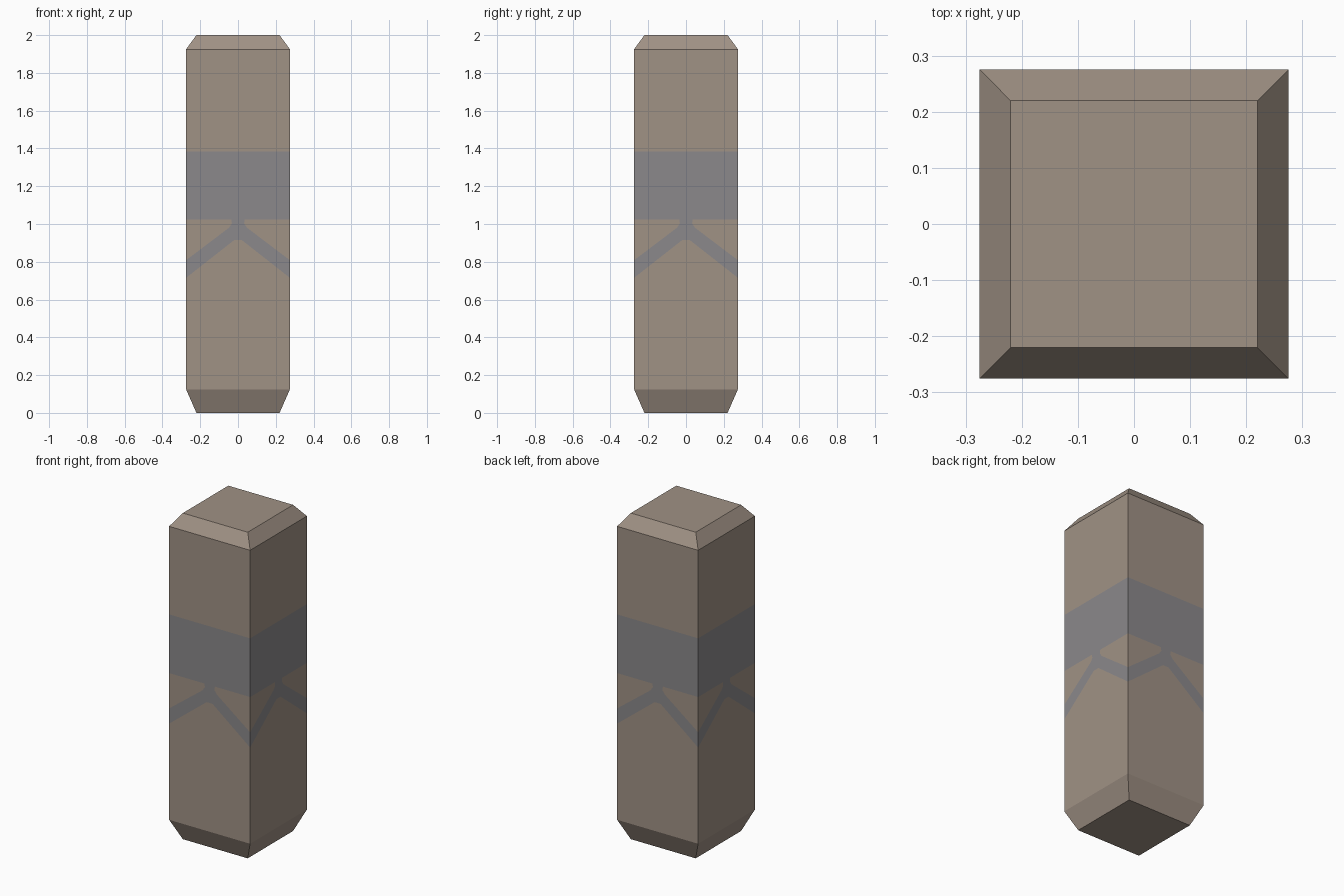
import bpy, bmesh, math
from mathutils import Matrix, Vector

if "Cube" in bpy.data.objects:
    bpy.data.objects.remove(bpy.data.objects["Cube"])

W, T = 0.275, 0.22            # half width of shaft, half width of ends
ZB, ZT, H = 0.125, 1.925, 2.0  # shaft bottom, shaft top, height


def material(name, rgb):
    m = bpy.data.materials.new(name)
    m.diffuse_color = (*rgb, 1)
    m.use_nodes = True
    m.node_tree.nodes["Principled BSDF"].inputs["Base Color"].default_value = m.diffuse_color
    return m


stone = material("brown stone", (0.352, 0.287, 0.235))
paint = material("grey paint", (0.258, 0.250, 0.258))

# Right half of one side panel as (x, z) outlines, with material index
stub = [(0.036, 1.025), (0.032, 1.003), (0.048, 0.98)]
panels = [
    (0, [(0, 1.385), (W, 1.385), (W, ZT), (0, ZT)]),                      # upper shaft
    (1, [(0, 1.025), stub[0], (W, 1.025), (W, 1.385), (0, 1.385)]),       # band
    (0, [*stub, (W, 0.808), (W, 1.025)]),                                 # gap under band
    (1, [(0, 0.915), (0.02, 0.915), (W, 0.715), (W, 0.808),
         *stub[::-1], (0, 1.025)]),                                       # chevron
    (0, [(0, ZB), (W, ZB), (W, 0.715), (0.02, 0.915), (0, 0.915)]),       # lower shaft
]

bm = bmesh.new()


def face(points, rot, mat):
    f = bm.faces.new([bm.verts.new(rot @ Vector(p)) for p in points])
    f.material_index = mat


for k in range(4):
    rot = Matrix.Rotation(k * math.pi / 2, 3, 'Z')
    # painted side, mirrored about its centre line
    for mat, pts in panels:
        face([(x, -W, z) for x, z in pts], rot, mat)
        face([(-x, -W, z) for x, z in reversed(pts)], rot, mat)
    # top and bottom bevels
    face([(-W, -W, ZT), (0, -W, ZT), (W, -W, ZT), (T, -T, H), (-T, -T, H)], rot, 0)
    face([(-T, -T, 0), (T, -T, 0), (W, -W, ZB), (0, -W, ZB), (-W, -W, ZB)], rot, 0)

# end caps
flat = Matrix.Identity(3)
face([(-T, -T, H), (T, -T, H), (T, T, H), (-T, T, H)], flat, 0)
face([(-T, T, 0), (T, T, 0), (T, -T, 0), (-T, -T, 0)], flat, 0)

bmesh.ops.remove_doubles(bm, verts=bm.verts, dist=1e-4)
bmesh.ops.recalc_face_normals(bm, faces=bm.faces)
mesh = bpy.data.meshes.new("post")
bm.to_mesh(mesh)
bm.free()
mesh.materials.append(stone)
mesh.materials.append(paint)
bpy.context.collection.objects.link(bpy.data.objects.new("post", mesh))
